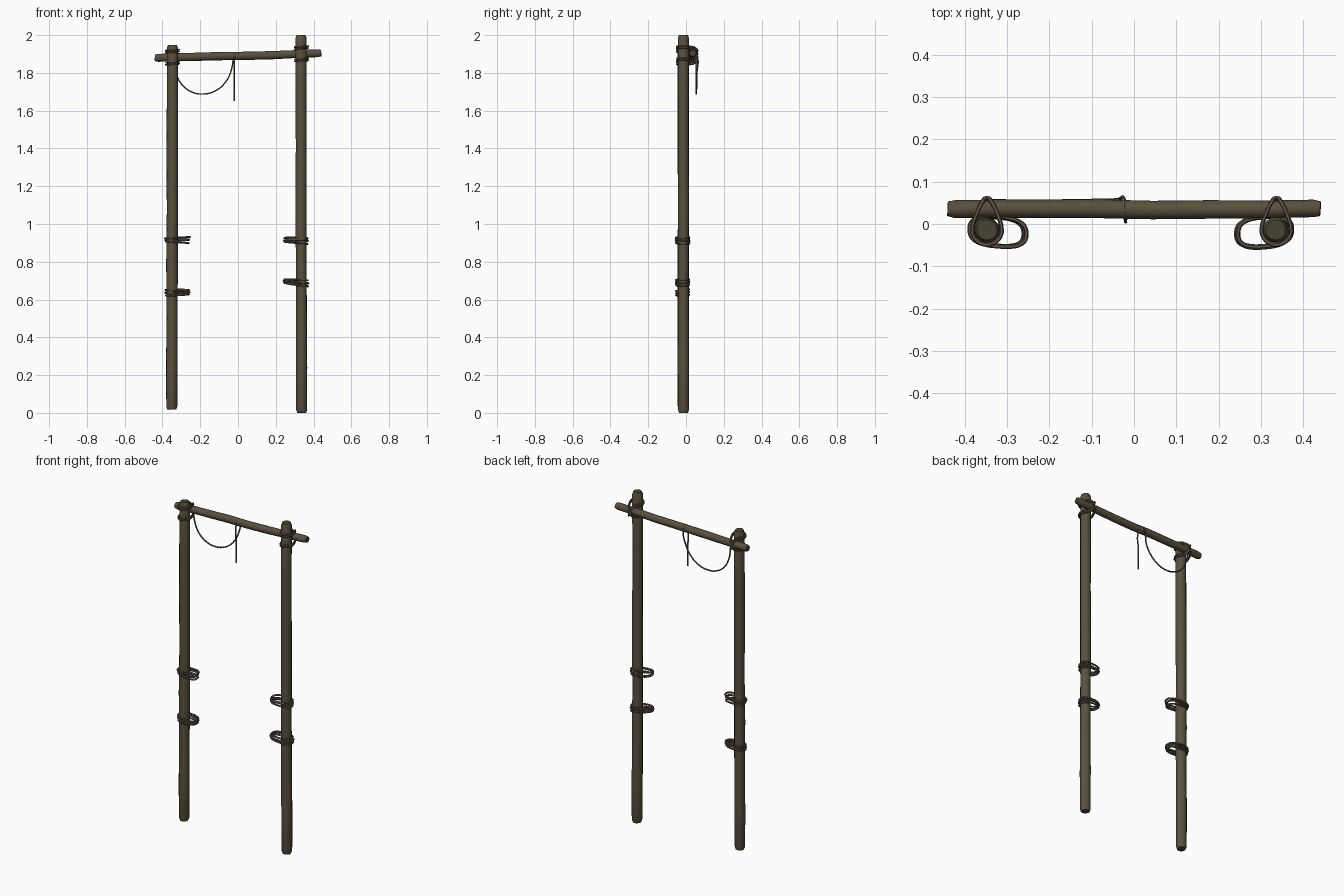
import bpy, math, random
from mathutils import Vector

random.seed(4)
if "Cube" in bpy.data.objects:
    bpy.data.objects.remove(bpy.data.objects["Cube"])


def material(name, rgb):
    m = bpy.data.materials.new(name)
    m.use_nodes = True
    col = (*rgb, 1)
    m.diffuse_color = col
    bsdf = next(n for n in m.node_tree.nodes if n.type == 'BSDF_PRINCIPLED')
    bsdf.inputs["Base Color"].default_value = col
    return m


bark = material("bark brown", (0.098, 0.080, 0.050))
cut_wood = material("dark cut wood", (0.066, 0.056, 0.034))
rope_mat = material("rope brown", (0.125, 0.098, 0.072))


def tube(name, points, radius, sides_res, mats, radii=None, cyclic=False, smooth_path=True):
    """Sweep a round section along a path and keep the result as a mesh."""
    cu = bpy.data.curves.new(name + "_path", 'CURVE')
    cu.dimensions = '3D'
    cu.bevel_depth = radius
    cu.bevel_resolution = sides_res
    cu.use_fill_caps = not cyclic
    cu.resolution_u = 4
    sp = cu.splines.new('BEZIER' if smooth_path else 'POLY')
    pts = sp.bezier_points if smooth_path else sp.points
    pts.add(len(points) - 1)
    for i, (p, co) in enumerate(zip(pts, points)):
        p.co = co if smooth_path else (*co, 1)
        p.radius = radii[i] if radii else 1
        if smooth_path:
            p.handle_left_type = p.handle_right_type = 'AUTO'
    sp.use_cyclic_u = cyclic
    tmp = bpy.data.objects.new(name + "_path", cu)
    bpy.context.collection.objects.link(tmp)
    dg = bpy.context.evaluated_depsgraph_get()
    mesh = bpy.data.meshes.new_from_object(tmp.evaluated_get(dg))
    bpy.data.objects.remove(tmp)
    mesh.materials.clear()
    for m in mats:
        mesh.materials.append(m)
    ob = bpy.data.objects.new(name, mesh)
    bpy.context.collection.objects.link(ob)
    bpy.ops.object.select_all(action='DESELECT')
    ob.select_set(True)
    bpy.context.view_layer.objects.active = ob
    bpy.ops.object.shade_smooth_by_angle(angle=math.radians(40))
    return ob


def log(name, start, end, radius, wobble, bends=()):
    """A slightly crooked pole with worn, darker ends."""
    a, b = Vector(start), Vector(end)
    length = (b - a).length
    edge = 0.016 / length
    steps = [0, edge, 0.12, 0.25, 0.4, 0.55, 0.7, 0.85, 1 - edge, 1]
    pts, radii = [], []
    for t in steps:
        p = a.lerp(b, t)
        if 0 < t < 1:
            p += Vector([random.uniform(-wobble, wobble) for _ in range(3)])
        for centre, width, shift in bends:
            p += Vector(shift) * math.exp(-((t - centre) / width) ** 2)
        pts.append(p)
        radii.append(0.8 if t in (0, 1) else random.uniform(0.96, 1.03))
    ob = tube(name, pts, radius, 4, [bark, cut_wood], radii, smooth_path=False)
    axis = (b - a).normalized()
    for f in ob.data.polygons:
        if abs(f.normal.dot(axis)) > 0.8:
            f.material_index = 1
    return ob


POST_Y = -0.014
post_x = {"right": -0.35, "left": 0.336}

# Upright posts and the crossbar behind them
log("right_post", (-0.350, POST_Y, 0.018), (-0.347, POST_Y, 1.948), 0.030, 0.001)
log("left_post", (0.336, POST_Y, 0.0), (0.334, POST_Y, 2.0), 0.030, 0.001)
log("crossbar", (-0.44, 0.036, 1.88), (0.44, 0.036, 1.905), 0.0215, 0.001,
    [(0.62, 0.2, (0, -0.003, -0.005))])


def coil(name, side, z, tilt):
    """Three loose turns round a post, with an open loop towards the middle."""
    inward = 1 if side == "right" else -1
    cx = post_x[side] + inward * 0.029
    for turn in range(3):
        w = 0.064 + random.uniform(-0.004, 0.003)
        h = 0.034 + random.uniform(-0.001, 0.003)
        phase = random.uniform(0, 6)
        pts = []
        for i in range(16):
            a = math.tau * i / 16
            c, s = math.cos(a), math.sin(a)
            x = w * math.copysign(abs(c) ** 0.75, c)
            y = h * math.copysign(abs(s) ** 0.75, s)
            dz = (turn - 1) * 0.0125 + 0.004 * math.sin(a + phase) + tilt * x
            pts.append((cx + x, -0.018 - inward * x * 0.08 + y, z + dz))
        tube(f"{name}_turn_{turn + 1}", pts, 0.0052, 1, [rope_mat], cyclic=True)


# Rope coils on the posts
coil("right_upper_coil", "right", 0.915, 0.0)
coil("right_lower_coil", "right", 0.637, 0.0)
coil("left_upper_coil", "left", 0.912, -0.03)
coil("left_lower_coil", "left", 0.692, -0.10)


def lashing(name, x, z):
    """Turns across the post front that close over and under the crossbar."""
    for level, s in (("upper", 1), ("lower", -1)):
        for strand in range(2):
            lift = s * (0.027 + 0.010 * strand)
            r = 0.034 + 0.001 * strand
            pts = []
            for i in range(9):
                a = math.pi + math.pi * i / 8
                pts.append((x + r * math.cos(a), POST_Y + r * math.sin(a),
                            z + lift + 0.003 * math.cos(a)))
            back = 0.059 + 0.003 * strand
            pts += [(x + 0.022, 0.030, z + lift),
                    (x + 0.012, 0.050, z + lift * 0.8),
                    (x, back, z + s * (0.006 + 0.009 * strand)),
                    (x - 0.012, 0.050, z + lift * 0.8),
                    (x - 0.022, 0.030, z + lift)]
            tube(f"{name}_{level}_{strand + 1}", pts, 0.005, 1, [rope_mat], cyclic=True)


# Lashings at the two joints
lashing("right_lashing", -0.347, 1.883)
lashing("left_lashing", 0.336, 1.902)

# Slack rope: sags from the right joint, passes over the crossbar, hangs free
tube("slack_rope", [
    (-0.338, 0.055, 1.87), (-0.325, 0.055, 1.79), (-0.290, 0.054, 1.730),
    (-0.240, 0.054, 1.697), (-0.190, 0.054, 1.688), (-0.125, 0.055, 1.702),
    (-0.070, 0.056, 1.746), (-0.040, 0.057, 1.800), (-0.024, 0.060, 1.880),
    (-0.022, 0.037, 1.908), (-0.020, 0.011, 1.880), (-0.021, 0.012, 1.780),
    (-0.019, 0.012, 1.652)], 0.0042, 1, [rope_mat])
